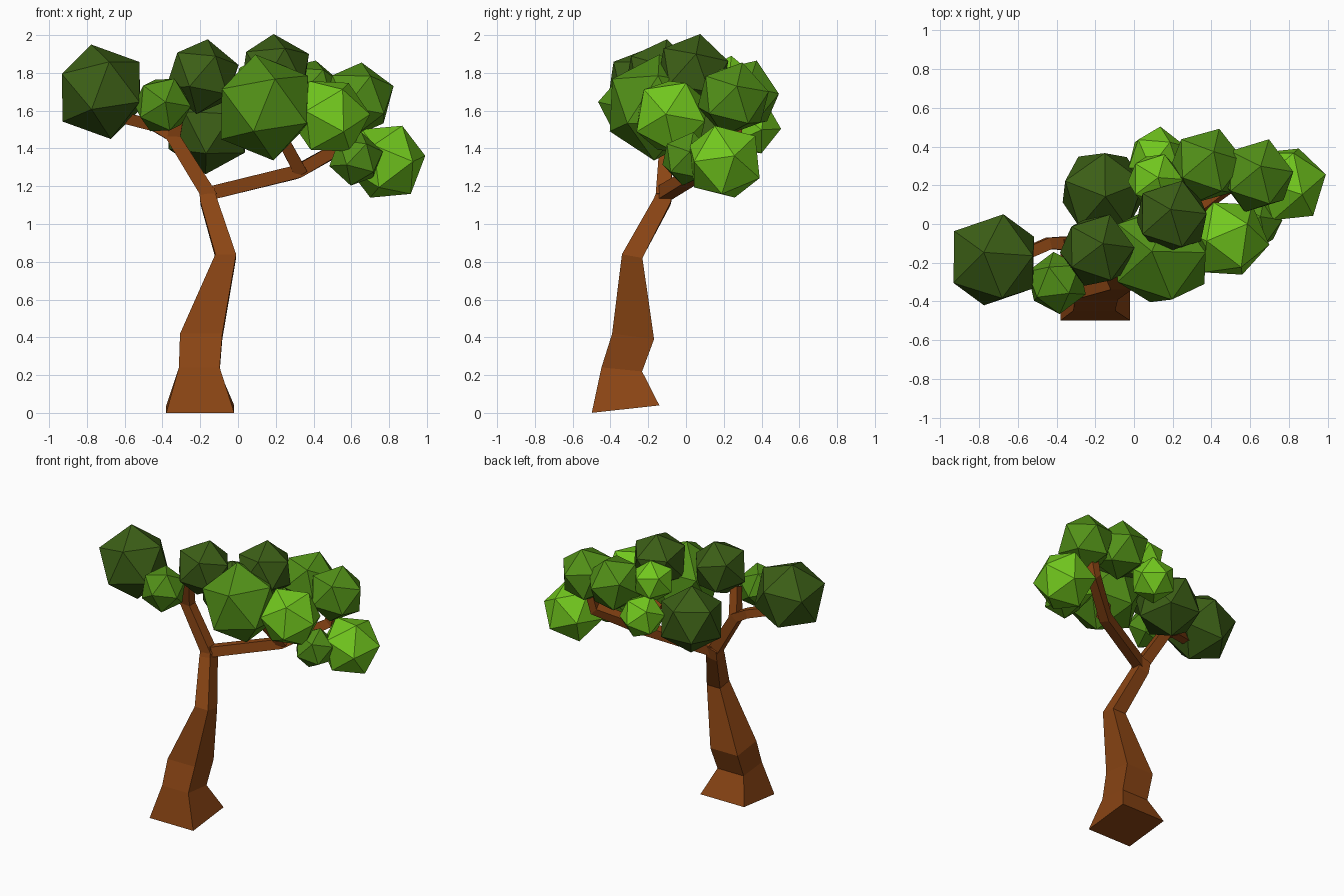
import bpy, bmesh
from mathutils import Vector

if "Cube" in bpy.data.objects:
    bpy.data.objects.remove(bpy.data.objects["Cube"])


def material(name, rgb):
    m = bpy.data.materials.new(name)
    m.diffuse_color = (*rgb, 1)
    m.use_nodes = True
    m.node_tree.nodes["Principled BSDF"].inputs["Base Color"].default_value = m.diffuse_color
    return m


BARK = material("bark", (0.258, 0.06, 0.007))
DARK = material("dark_green", (0.045, 0.114, 0.008))
MID = material("mid_green", (0.085, 0.283, 0.009))
BRIGHT = material("bright_green", (0.168, 0.578, 0.013))


def finish(bm, name, mat):
    bmesh.ops.recalc_face_normals(bm, faces=bm.faces)
    me = bpy.data.meshes.new(name)
    bm.to_mesh(me)
    bm.free()
    me.materials.append(mat)
    ob = bpy.data.objects.new(name, me)
    bpy.context.collection.objects.link(ob)
    return ob


def limb(name, path, normals=None):
    """Four-sided tapering limb; path holds (x, y, z, half width)."""
    bm = bmesh.new()
    pts = [Vector(p[:3]) for p in path]
    rings = []
    for i, p in enumerate(pts):
        if normals:
            d = Vector(normals[i]).normalized()
        else:
            d = (pts[min(i + 1, len(pts) - 1)] - pts[max(i - 1, 0)]).normalized()
        v = Vector((0, 1, 0))
        v = (v - d * v.dot(d)).normalized()
        u = v.cross(d)
        h = path[i][3]
        rings.append([bm.verts.new(p + u * a * h + v * b * h)
                      for a, b in ((-1, -1), (1, -1), (1, 1), (-1, 1))])
    for r, s in zip(rings, rings[1:]):
        for k in range(4):
            n = (k + 1) % 4
            bm.faces.new((r[k], r[n], s[n], s[k]))
    bm.faces.new(rings[0][::-1])
    bm.faces.new(rings[-1])
    return finish(bm, name, BARK)


def leaf_clump(name, centre, radius, axis, mat):
    """Icosahedron with one corner pointing along axis."""
    bm = bmesh.new()
    bmesh.ops.create_icosphere(bm, subdivisions=1, radius=radius)
    ob = finish(bm, name, mat)
    ob.location = centre
    ob.rotation_mode = 'QUATERNION'
    ob.rotation_quaternion = Vector((0, 0, 1)).rotation_difference(Vector(axis))


# Trunk with flared, slightly tilted foot
limb("trunk",
     [(-0.20, -0.32, 0.02, 0.18), (-0.205, -0.34, 0.23, 0.108),
      (-0.195, -0.28, 0.405, 0.112), (-0.065, -0.285, 0.83, 0.055),
      (-0.155, -0.125, 1.12, 0.045), (-0.165, -0.105, 1.19, 0.04)],
     [(0, -0.11, 1), (0, 0.1, 1), (0, 0.13, 1), (0, 0.18, 1),
      (-0.15, 0.3, 1), (-0.3, 0.1, 1)])

# Branches and their forks
limb("left_branch",
     [(-0.145, -0.12, 1.14, 0.04), (-0.35, -0.10, 1.47, 0.035),
      (-0.44, -0.10, 1.52, 0.03), (-0.60, -0.17, 1.56, 0.03)])
limb("left_fork", [(-0.34, -0.10, 1.46, 0.034), (-0.30, -0.16, 1.66, 0.028)])
limb("right_branch",
     [(-0.16, -0.12, 1.16, 0.036), (0.31, 0.07, 1.275, 0.035),
      (0.57, 0.26, 1.42, 0.033), (0.60, 0.27, 1.56, 0.03)])
limb("right_fork", [(0.33, 0.07, 1.275, 0.034), (0.22, -0.05, 1.48, 0.03)])

# Foliage: centre, radius, corner direction, colour
clumps = [
    ((-0.725, -0.185, 1.70), 0.258, (-0.2, 0.15, 0.97), DARK),
    ((-0.40, -0.305, 1.63), 0.162, (0.1, -1, 0.1), MID),
    ((-0.19, -0.135, 1.78), 0.203, (0.15, 0.17, 1), DARK),
    ((-0.16, 0.165, 1.50), 0.238, (-0.05, 0.1, -1), DARK),
    ((0.14, -0.155, 1.617), 0.285, (-0.17, 0.05, 1), MID),
    ((0.195, 0.035, 1.805), 0.205, (-0.03, 0.2, 1), DARK),
    ((0.485, -0.075, 1.57), 0.217, (1, -0.15, 0.05), BRIGHT),
    ((0.635, 0.25, 1.66), 0.202, (0.1, 0.25, 1), MID),
    ((0.375, 0.30, 1.68), 0.203, (0.2, 0.4, 1), MID),
    ((0.11, 0.225, 1.74), 0.152, (0.1, 0.1, 1), BRIGHT),
    ((0.12, 0.345, 1.52), 0.16, (0.1, 1, -0.1), BRIGHT),
    ((0.785, 0.205, 1.33), 0.215, (1, 0.25, 0.15), BRIGHT),
    ((0.625, 0.01, 1.345), 0.147, (0.2, 0.2, 1), MID),
]
for i, (c, r, axis, mat) in enumerate(clumps, 1):
    leaf_clump(f"leaf_clump_{i}", c, r, axis, mat)
